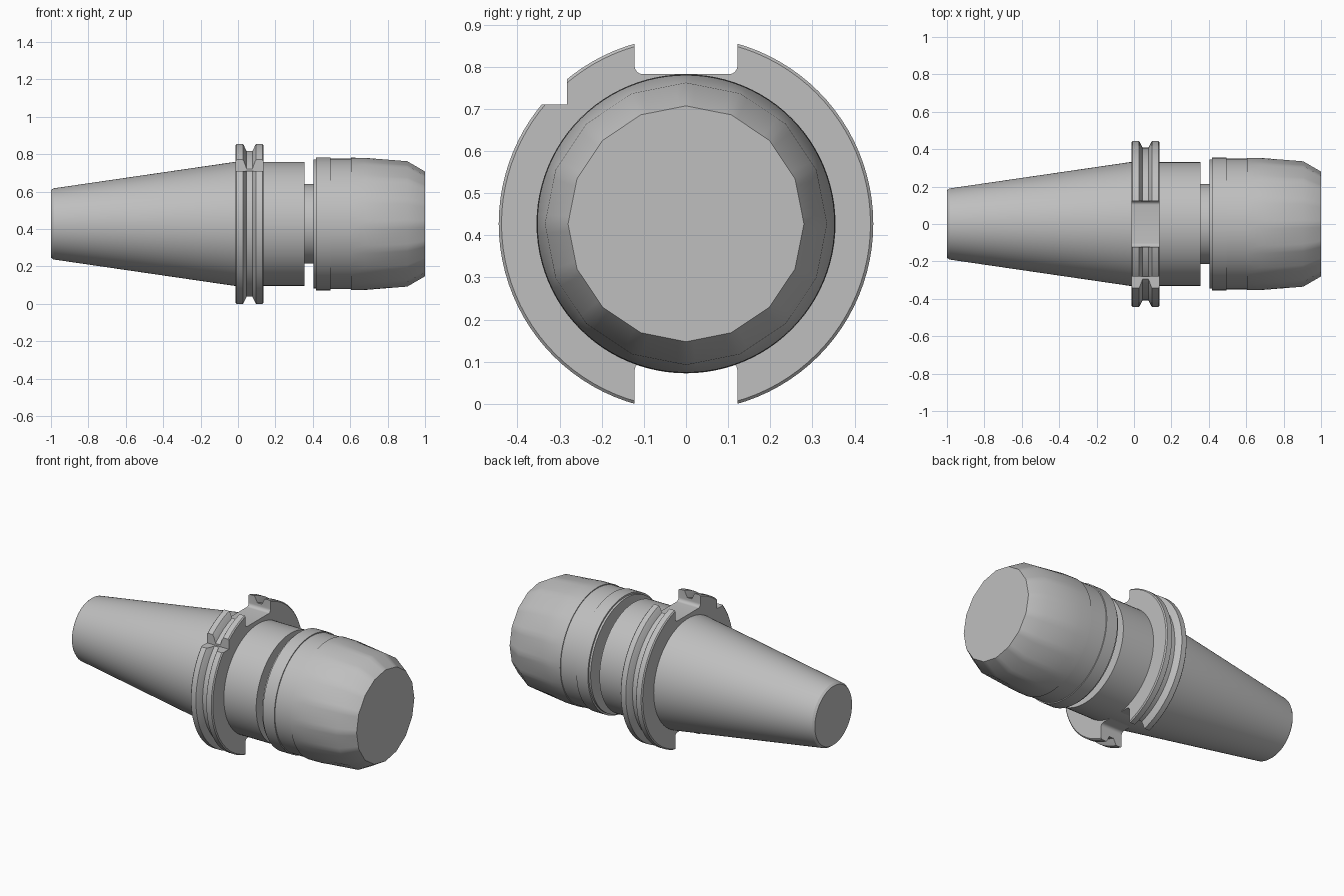
import bpy, bmesh
from math import sin, cos, pi, radians

cube = bpy.data.objects.get("Cube")
if cube:
    bpy.data.objects.remove(cube, do_unlink=True)

AXIS_Z = 0.4275
SEGS = 96

steel = bpy.data.materials.new("grey steel")
steel.use_nodes = True
GREY = (0.52, 0.52, 0.52, 1)
steel.diffuse_color = GREY
steel.node_tree.nodes["Principled BSDF"].inputs["Base Color"].default_value = GREY


def ring(bm, x, r, sides):
    """Ring of SEGS points around the x axis, lying on a polygon with the given sides."""
    step = SEGS // sides
    verts = []
    for i in range(SEGS):
        k, t = i // step, (i % step) / step
        a, b = 2 * pi * k / sides, 2 * pi * (k + 1) / sides
        y = r * (sin(a) * (1 - t) + sin(b) * t)
        z = r * (cos(a) * (1 - t) + cos(b) * t)
        verts.append(bm.verts.new((x, y, z + AXIS_Z)))
    return verts


def turned(name, profile):
    """Solid of revolution along x from (x, radius[, sides]) stations."""
    bm = bmesh.new()
    rings = [ring(bm, p[0], p[1], p[2] if len(p) > 2 else SEGS) for p in profile]
    for a, b in zip(rings, rings[1:]):
        for i in range(SEGS):
            j = (i + 1) % SEGS
            bm.faces.new((a[i], a[j], b[j], b[i]))
    bm.faces.new(rings[0])
    bm.faces.new(rings[-1])
    bmesh.ops.recalc_face_normals(bm, faces=bm.faces)
    mesh = bpy.data.meshes.new(name)
    bm.to_mesh(mesh)
    bm.free()
    mesh.materials.append(steel)
    obj = bpy.data.objects.new(name, mesh)
    bpy.context.collection.objects.link(obj)
    return obj


def select_only(obj):
    bpy.ops.object.select_all(action='DESELECT')
    obj.select_set(True)
    bpy.context.view_layer.objects.active = obj


def smooth(obj):
    select_only(obj)
    bpy.ops.object.shade_smooth_by_angle(angle=radians(25))


def cut_box(target, y0, y1, z0, z1, fillet=0):
    """Cut a box through the full width of the target, with rounded lengthwise edges."""
    bm = bmesh.new()
    bmesh.ops.create_cube(bm, size=1)
    for v in bm.verts:
        v.co = (0.06 + v.co.x * 0.4,
                (y0 + y1) / 2 + v.co.y * (y1 - y0),
                AXIS_Z + (z0 + z1) / 2 + v.co.z * (z1 - z0))
    if fillet:
        edges = [e for e in bm.edges if abs(e.verts[0].co.x - e.verts[1].co.x) > 0.1]
        bmesh.ops.bevel(bm, geom=edges, offset=fillet, segments=6, profile=0.5, affect='EDGES')
    mesh = bpy.data.meshes.new("cutter")
    bm.to_mesh(mesh)
    bm.free()
    cutter = bpy.data.objects.new("cutter", mesh)
    cutter.hide_render = True
    bpy.context.collection.objects.link(cutter)
    mod = target.modifiers.new("cut", 'BOOLEAN')
    mod.operation = 'DIFFERENCE'
    mod.solver = 'EXACT'
    mod.object = cutter
    select_only(target)
    bpy.ops.object.modifier_apply(modifier=mod.name)
    bpy.data.objects.remove(cutter, do_unlink=True)


# Tapered shank with a small chamfer at the thin end
smooth(turned("tapered_shank", [(-1, 0.18), (-0.987, 0.19), (-0.02, 0.331), (0, 0.331)]))

# Grooved flange with two drive slots and a corner notch
flange = turned("grooved_flange", [
    (-0.013, 0.438), (-0.007, 0.4446), (0.026, 0.4446), (0.031, 0.438),
    (0.046, 0.408), (0.077, 0.408), (0.092, 0.438), (0.097, 0.4446),
    (0.130, 0.4446), (0.136, 0.438)])
cut_box(flange, -0.122, 0.122, 0.355, 0.6, 0.02)
cut_box(flange, -0.122, 0.122, -0.6, -0.328, 0.02)
cut_box(flange, -0.6, -0.282, 0.283, 0.6)
smooth(flange)

# Straight collar and narrow neck
smooth(turned("collar", [(0, 0.331), (0.355, 0.331)]))
smooth(turned("neck", [(0.3, 0.213), (0.45, 0.213)]))

# Clamping nut with stepped bands and a faceted nose
smooth(turned("clamping_nut", [
    (0.405, 0.345), (0.417, 0.345), (0.417, 0.355), (0.495, 0.355),
    (0.495, 0.349), (0.605, 0.349), (0.605, 0.354), (0.68, 0.353),
    (0.905, 0.335, 16), (1.0, 0.28, 16)]))
